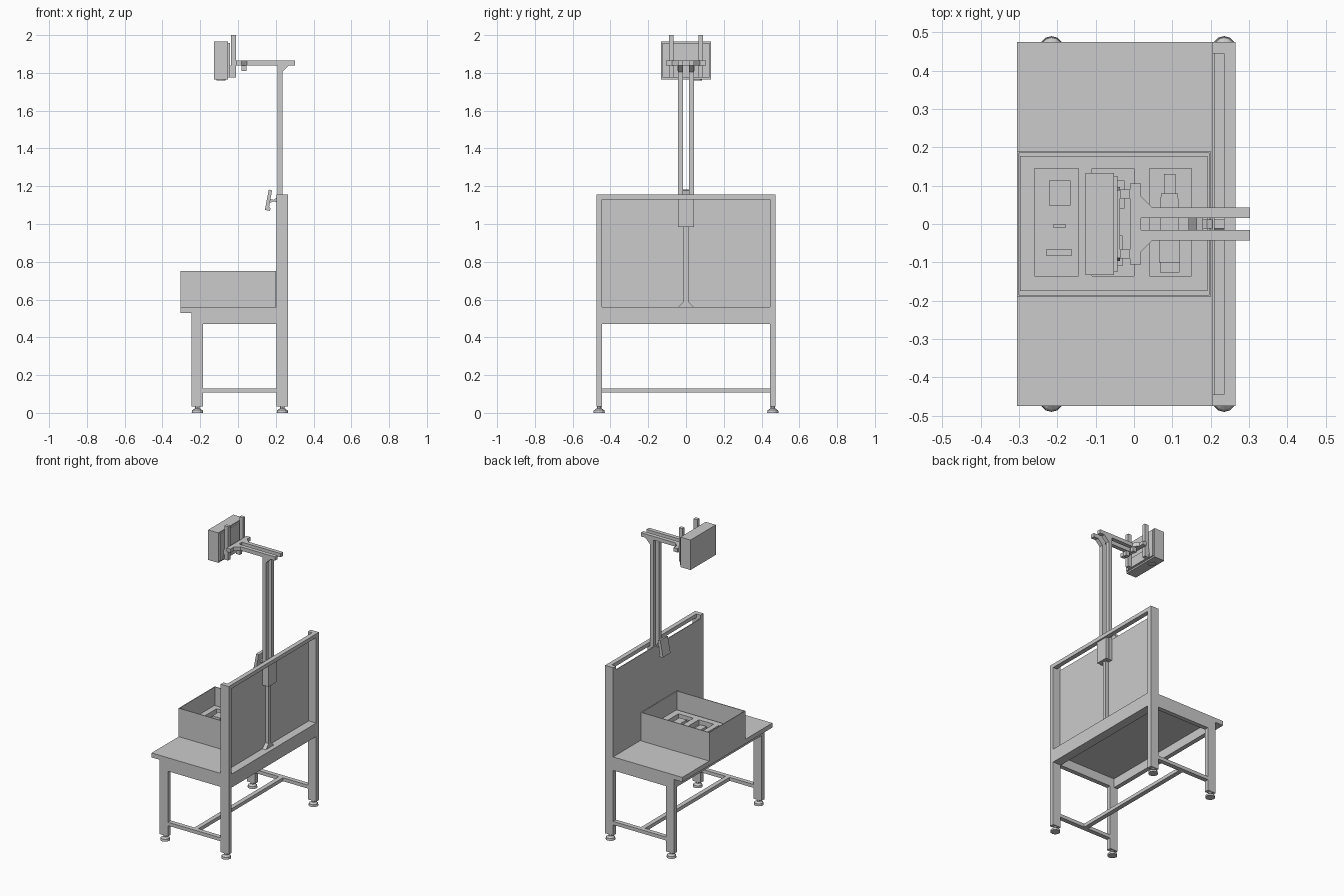
import bpy, bmesh, math
from mathutils import Vector

if "Cube" in bpy.data.objects:
    bpy.data.objects.remove(bpy.data.objects["Cube"])


def mesh_obj(name, bm):
    bmesh.ops.recalc_face_normals(bm, faces=bm.faces)
    me = bpy.data.meshes.new(name)
    bm.to_mesh(me)
    bm.free()
    ob = bpy.data.objects.new(name, me)
    bpy.context.collection.objects.link(ob)
    return ob


def box(name, x, y, z):
    """Box from (min, max) ranges on each axis."""
    bm = bmesh.new()
    bmesh.ops.create_cube(bm, size=1)
    for v in bm.verts:
        v.co = Vector([r[0] if c < 0 else r[1] for c, r in zip(v.co, (x, y, z))])
    return mesh_obj(name, bm)


def prism(name, pts, axis, lo, hi):
    """Extrude a 2D outline along an axis; outline uses the other two axes in order."""
    bm = bmesh.new()
    vs = []
    for p in pts:
        co = list(p)
        co.insert(axis, lo)
        vs.append(bm.verts.new(co))
    face = bm.faces.new(vs)
    res = bmesh.ops.extrude_face_region(bm, geom=[face])
    step = Vector((0, 0, 0))
    step[axis] = hi - lo
    for v in res["geom"]:
        if isinstance(v, bmesh.types.BMVert):
            v.co += step
    return mesh_obj(name, bm)


def cyl(name, r1, r2, centre, z, n=12):
    bm = bmesh.new()
    bmesh.ops.create_cone(bm, cap_ends=True, segments=n, radius1=r1, radius2=r2, depth=z[1] - z[0])
    bmesh.ops.translate(bm, verts=bm.verts, vec=(*centre, (z[0] + z[1]) / 2))
    return mesh_obj(name, bm)


def span(s, a, b):
    return tuple(sorted((s * a, s * b)))


# Legs, feet, side rails
for s, side in ((-1, "near"), (1, "far")):
    y = span(s, 0.445, 0.475)
    box(f"front_leg_{side}", (-0.245, -0.185), y, (0.035, 0.53))
    box(f"back_post_{side}", (0.205, 0.265), y, (0.035, 1.155))
    box(f"side_apron_{side}", (-0.185, 0.205), y, (0.47, 0.53))
    box(f"side_stretcher_{side}", (-0.185, 0.205), y, (0.107, 0.13))
    for x, end in ((-0.215, "front"), (0.235, "back")):
        c = (x, s * 0.46)
        cyl(f"{end}_foot_{side}", 0.03, 0.028, c, (0, 0.014))
        cyl(f"{end}_foot_cone_{side}", 0.026, 0.014, c, (0.014, 0.024))
        cyl(f"{end}_foot_stem_{side}", 0.012, 0.012, c, (0.02, 0.037), 8)

# Table frame and top
box("tabletop", (-0.305, 0.205), (-0.475, 0.475), (0.53, 0.56))
box("front_apron", (-0.245, -0.215), (-0.445, 0.445), (0.47, 0.53))
box("back_apron", (0.205, 0.265), (-0.445, 0.445), (0.47, 0.56))
box("cross_stretcher", (-0.01, 0.02), (-0.445, 0.445), (0.107, 0.13))

# Back panel and top rail
box("back_panel", (0.205, 0.21), (-0.445, 0.445), (0.56, 1.13))
box("top_rail", (0.235, 0.265), (-0.445, 0.445), (1.13, 1.155))

# Flared support bar and mast bracket behind the panel
prism("mast_support", [(-0.042, 0.56), (0.042, 0.56), (0.012, 0.59), (0.012, 0.985),
                       (-0.012, 0.985), (-0.012, 0.59)], 0, 0.21, 0.235)
box("mast_bracket", (0.235, 0.255), (-0.042, 0.042), (0.985, 1.13))

# Twin mast, overhead arms and corner gussets
for s, side in ((-1, "near"), (1, "far")):
    y = span(s, 0.016, 0.043)
    box(f"mast_{side}", (0.21, 0.235), y, (0.985, 1.84))
    box(f"arm_{side}", (0.018, 0.303), y, (1.84, 1.865))
    prism(f"mast_gusset_{side}", [(0.235, 1.805), (0.27, 1.84), (0.235, 1.84)], 1, *y)
    prism(f"arm_gusset_{side}", [(0.018, s * 0.043), (0.048, s * 0.043), (0.018, s * 0.073)], 2, 1.84, 1.865)
    box(f"arm_clamp_{side}", (0.018, 0.045), span(s, 0.02, 0.045), (1.81, 1.84))
    box(f"hanger_rod_{side}", (-0.037, -0.01), span(s, 0.067, 0.09), (1.775, 2.0))
box("arm_crossbar", (-0.01, 0.018), (-0.105, 0.105), (1.84, 1.865))

# Overhead unit
box("overhead_unit_body", (-0.127, -0.052), (-0.133, 0.133), (1.765, 1.965))
box("overhead_unit_back", (-0.052, -0.043), (-0.125, 0.125), (1.775, 1.957))
prism("overhead_mount_plate", [(-0.097, 1.775), (0.097, 1.775), (0.088, 1.84), (-0.088, 1.84)], 0, -0.044, -0.037)
cyl("overhead_lens", 0.025, 0.025, (-0.09, 0.06), (1.76, 1.768), 20)

# Open bin: floor and four walls
box("bin_floor", (-0.305, 0.2), (-0.19, 0.19), (0.56, 0.565))
for s, side in ((-1, "near"), (1, "far")):
    box(f"bin_side_wall_{side}", (-0.305, 0.2), span(s, 0.185, 0.19), (0.565, 0.75))
for x, side in ((-0.305, "front"), (0.195, "back")):
    box(f"bin_end_wall_{side}", (x, x + 0.005), (-0.185, 0.185), (0.565, 0.75))

# Insert tray with three pockets
tray = box("insert_tray", (-0.297, 0.192), (-0.175, 0.177), (0.565, 0.63))
for i, x in enumerate(((-0.26, -0.145), (-0.11, 0.0), (0.04, 0.15))):
    cutter = box(f"pocket_cutter_{i}", x, (-0.135, 0.145), (0.595, 0.7))
    cutter.hide_render = True
    mod = tray.modifiers.new("pocket", "BOOLEAN")
    mod.operation, mod.object, mod.solver = "DIFFERENCE", cutter, "EXACT"
    bpy.context.view_layer.objects.active = tray
    bpy.ops.object.modifier_apply(modifier=mod.name)
    bpy.data.objects.remove(cutter)

# Small parts lying in the pockets
for i, (x, y, h) in enumerate((((-0.222, -0.165), (0.048, 0.113), 0.63),
                               ((-0.21, -0.178), (-0.01, 0.0), 0.61),
                               ((-0.228, -0.163), (-0.083, -0.065), 0.615),
                               ((-0.085, -0.025), (0.04, 0.113), 0.63),
                               ((-0.075, -0.03), (-0.11, -0.03), 0.615),
                               ((0.068, 0.118), (-0.127, -0.1), 0.61),
                               ((0.078, 0.108), (0.08, 0.13), 0.61))):
    box(f"pocket_part_{i}", x, y, (0.595, h))
prism("pocket_long_part", [(0.065, -0.1), (0.12, -0.1), (0.115, 0.08), (0.07, 0.08)], 2, 0.595, 0.625)

# Tilted display on a short arm in front of the panel
prism("display", [(0.142, 1.074), (0.169, 1.07), (0.173, 1.083), (0.165, 1.09), (0.18, 1.178), (0.163, 1.182)],
      1, -0.04, 0.04)
prism("display_arm", [(0.168, 1.112), (0.19, 1.12), (0.205, 1.115), (0.205, 1.14), (0.19, 1.128), (0.171, 1.132)],
      1, -0.012, 0.012)
